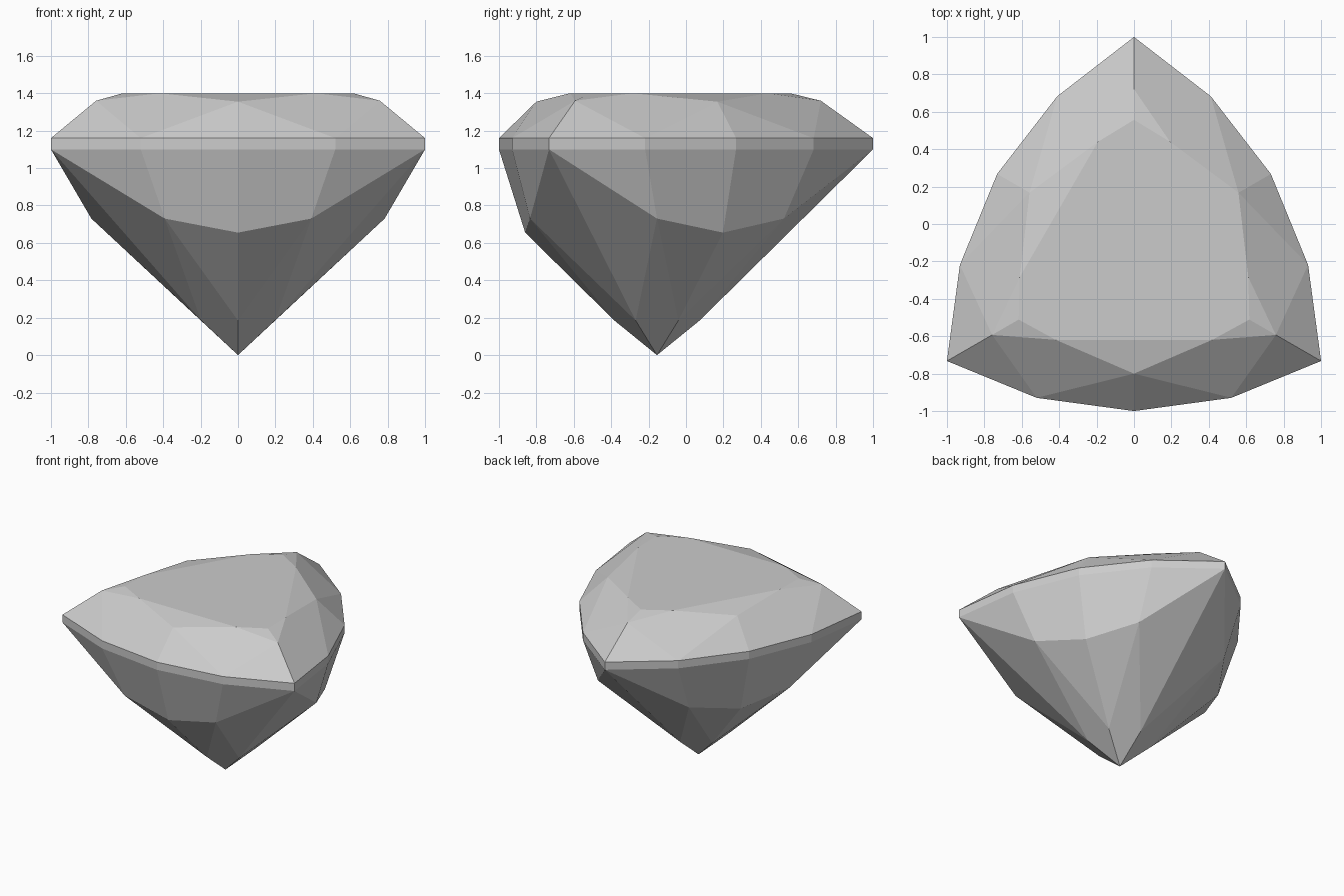
import bpy, bmesh
from math import sin, cos, radians
from mathutils import Vector

cube = bpy.data.objects.get("Cube")
if cube:
    bpy.data.objects.remove(cube, do_unlink=True)

CENTRE_Y = -0.155

gem_grey = bpy.data.materials.new("gem_grey")
gem_grey.use_nodes = True
grey = (0.6, 0.6, 0.6, 1)
gem_grey.diffuse_color = grey
gem_grey.node_tree.nodes["Principled BSDF"].inputs["Base Color"].default_value = grey

# Named cut points: angle away from a corner, radius, height
POINTS = {
    "table_corner": (0, 0.712, 1.40),
    "table_side": (18, 0.625, 1.40),
    "crown_corner": (0, 0.876, 1.36),
    "crown_mid": (60, 0.645, 1.355),
    "top_corner": (0, 1.155, 1.16),
    "top_quarter": (26.1, 0.933, 1.16),
    "top_mid": (60, 0.845, 1.16),
    "low_corner": (0, 1.155, 1.10),
    "low_quarter": (26.1, 0.933, 1.10),
    "low_mid": (60, 0.845, 1.10),
    "belly_side": (30, 0.784, 0.73),
    "belly_mid": (60, 0.705, 0.655),
    "tip_corner": (0, 0.228, 0.185),
    "tip_mid": (60, 0.228, 0.185),
    "tip": (0, 0, 0),
}

# Facets of one half of a corner; each is mirrored and turned three times
CROWN = [
    ("table_corner", "table_side", "crown_corner"),
    ("crown_corner", "top_corner", "top_quarter"),
    ("crown_corner", "top_quarter", "crown_mid", "table_side"),
    ("top_quarter", "top_mid", "crown_mid"),
]
GIRDLE = [
    ("top_corner", "low_corner", "low_quarter", "top_quarter"),
    ("top_quarter", "low_quarter", "low_mid", "top_mid"),
]
PAVILION = [
    ("low_corner", "belly_side", "low_quarter"),
    ("low_quarter", "belly_side", "belly_mid", "low_mid"),
    ("low_corner", "tip_corner", "belly_side"),
    ("belly_side", "tip_mid", "belly_mid"),
    ("belly_side", "tip_corner", "tip", "tip_mid"),
]


def place(name, turn, side):
    angle, radius, z = POINTS[name]
    a = radians(90 + 120 * turn + side * angle)
    return Vector((radius * cos(a), CENTRE_Y + radius * sin(a), z))


def add_facet(bm, corners):
    face = bm.faces.new([bm.verts.new(c) for c in corners])
    face.normal_update()
    if face.normal.dot(face.calc_center_median() - Vector((0, CENTRE_Y, 0.9))) < 0:
        face.normal_flip()


def build_part(name, facets, with_table=False):
    bm = bmesh.new()
    for turn in range(3):
        for side in (-1, 1):
            for facet in facets:
                add_facet(bm, [place(p, turn, side) for p in facet])
        if with_table:
            # Small facet between the table edge and the middle of the side
            add_facet(bm, [place("table_side", turn, 1), place("crown_mid", turn, 1),
                           place("table_side", turn + 1, -1)])
    if with_table:
        add_facet(bm, [place(p, turn, side) for turn in range(3) for p, side in
                       (("table_side", -1), ("table_corner", 1), ("table_side", 1))])
    bmesh.ops.remove_doubles(bm, verts=bm.verts[:], dist=0.001)
    mesh = bpy.data.meshes.new(name)
    bm.to_mesh(mesh)
    bm.free()
    mesh.materials.append(gem_grey)
    bpy.context.collection.objects.link(bpy.data.objects.new(name, mesh))


build_part("crown", CROWN, with_table=True)
build_part("girdle", GIRDLE)
build_part("pavilion", PAVILION)
